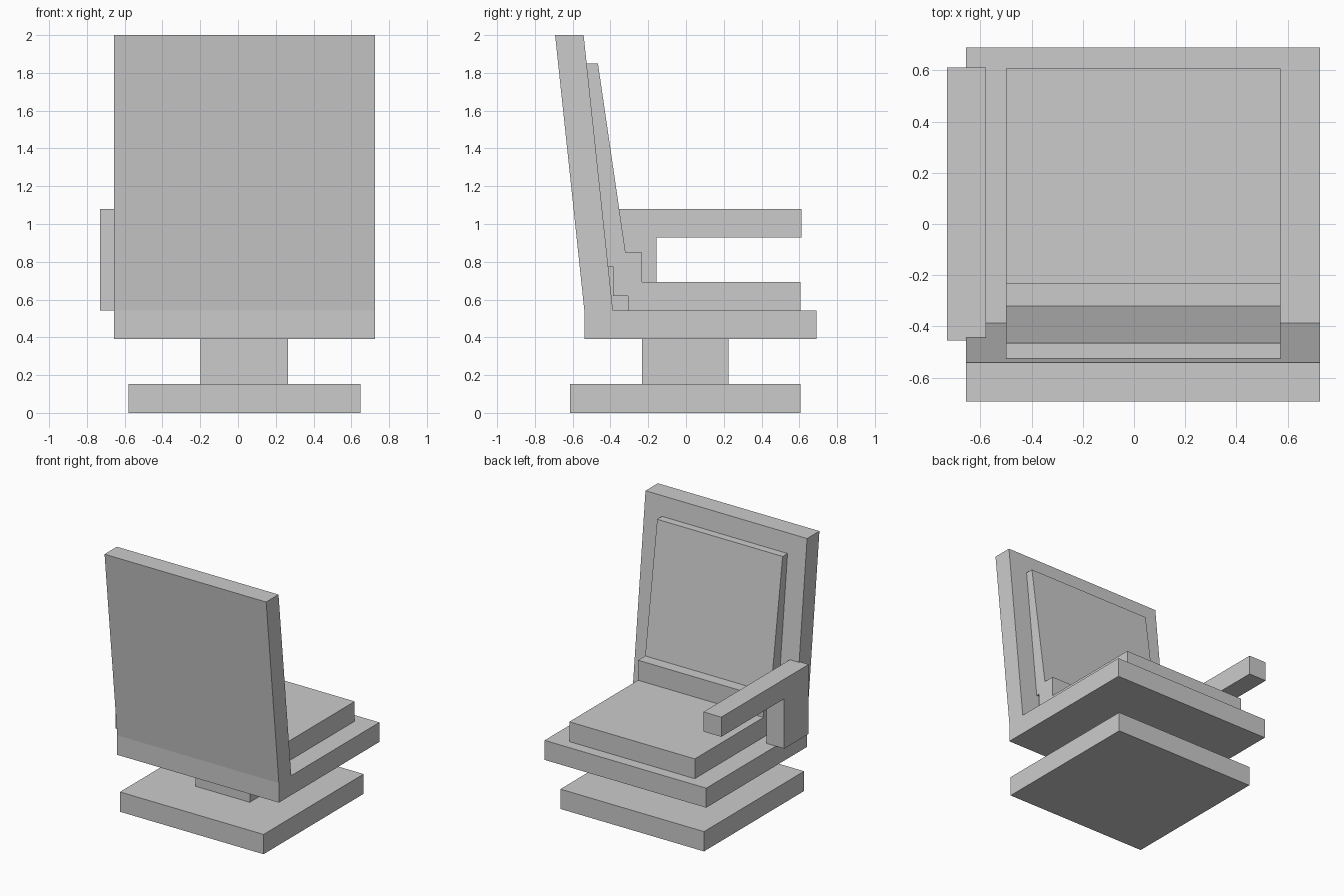
import bpy

if "Cube" in bpy.data.objects:
    bpy.data.objects.remove(bpy.data.objects["Cube"])


def extrude_profile(name, profile, x0, x1):
    """Solid made by sweeping a (y, z) outline from x0 to x1."""
    n = len(profile)
    verts = [(x, y, z) for x in (x0, x1) for y, z in profile]
    faces = [tuple(range(n))[::-1], tuple(range(n, 2 * n))]
    faces += [(i, (i + 1) % n, n + (i + 1) % n, n + i) for i in range(n)]
    mesh = bpy.data.meshes.new(name)
    mesh.from_pydata(verts, [], faces)
    # outlines are listed counter-clockwise seen from +x
    mesh.validate()
    mesh.update()
    obj = bpy.data.objects.new(name, mesh)
    bpy.context.collection.objects.link(obj)
    return obj


def rect(y0, y1, z0, z1):
    return [(y0, z0), (y1, z0), (y1, z1), (y0, z1)]


# Floor plate and pedestal
extrude_profile("base_plate", rect(-0.615, 0.607, 0.0, 0.153), -0.579, 0.649)
extrude_profile("pedestal", rect(-0.234, 0.226, 0.153, 0.39), -0.198, 0.265)

# Seat pan and leaning backrest in one L-shaped shell
extrude_profile("seat_shell", [
    (-0.538, 0.39), (0.69, 0.39), (0.69, 0.541), (-0.387, 0.541),
    (-0.542, 2.0), (-0.693, 2.0), (-0.538, 0.541)], -0.656, 0.726)

# Seat and back padding, with the stepped recess behind the lumbar roll
extrude_profile("cushion", [
    (-0.307, 0.541), (0.607, 0.541), (0.607, 0.694), (-0.233, 0.694),
    (-0.233, 0.849), (-0.32, 0.849), (-0.466, 1.849), (-0.527, 1.849),
    (-0.412, 0.774), (-0.387, 0.774), (-0.387, 0.618), (-0.307, 0.618)],
    -0.5, 0.573)

# Single armrest with its rear post
extrude_profile("armrest", [
    (-0.456, 0.543), (-0.157, 0.543), (-0.157, 0.928), (0.612, 0.928),
    (0.612, 1.08), (-0.456, 1.08)], -0.73, -0.578)
